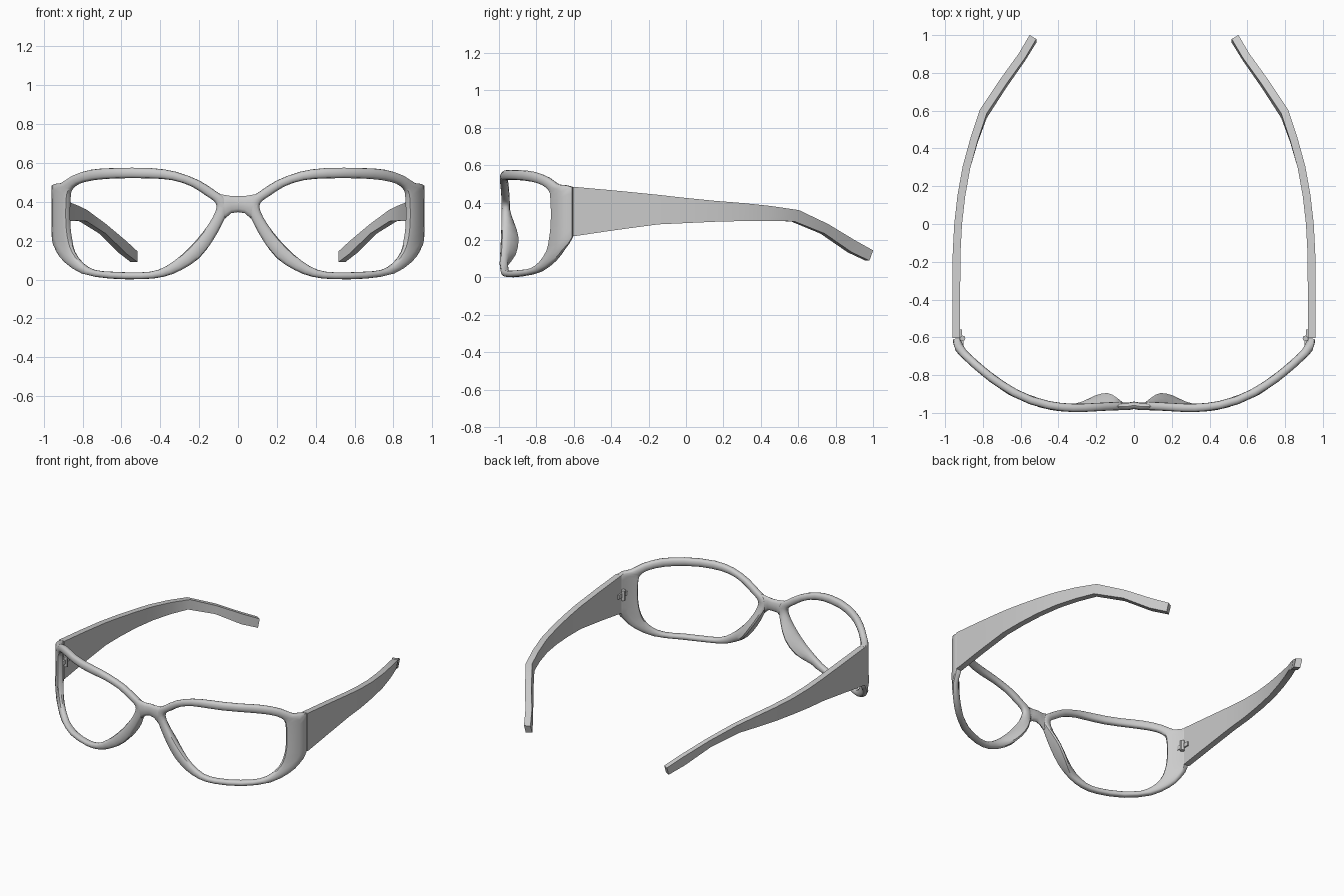
import bpy, bmesh, math
from mathutils import Vector

if "Cube" in bpy.data.objects:
    bpy.data.objects.remove(bpy.data.objects["Cube"])


def finish(bm, name, angle=40):
    """Turn a bmesh of the right half into a mirrored, smooth object."""
    bmesh.ops.recalc_face_normals(bm, faces=bm.faces)
    me = bpy.data.meshes.new(name)
    bm.to_mesh(me)
    bm.free()
    ob = bpy.data.objects.new(name, me)
    bpy.context.collection.objects.link(ob)
    bpy.ops.object.select_all(action='DESELECT')
    ob.select_set(True)
    bpy.context.view_layer.objects.active = ob
    bpy.ops.object.shade_smooth_by_angle(angle=math.radians(angle))
    mod = ob.modifiers.new("mirror", 'MIRROR')
    mod.use_axis[0] = True
    mod.merge_threshold = 0.0005
    return ob


def loft(rings, name, closed=False, cap_start=True, angle=40):
    bm = bmesh.new()
    vs = [[bm.verts.new(p) for p in r] for r in rings]
    n = len(vs[0])
    for i in range(len(vs) if closed else len(vs) - 1):
        a, b = vs[i], vs[(i + 1) % len(vs)]
        for k in range(n):
            bm.faces.new((a[k], a[(k + 1) % n], b[(k + 1) % n], b[k]))
    if not closed:
        bm.faces.new(vs[-1])
        if cap_start:
            bm.faces.new(vs[0])
    return finish(bm, name, angle)


# Wrap curve seen from above: parameter, x, y
WRAP = [(0, 0, -.962), (.12, .12, -.965), (.3, .3, -.975), (.42, .42, -.967),
        (.53, .53, -.94), (.65, .65, -.886), (.75, .75, -.818), (.83, .83, -.753),
        (.9, .9, -.688), (.93, .924, -.662), (.96, .936, -.635), (1, .94, -.605)]


def wrap(p):
    p = min(max(p, 0), 1)
    for a, b in zip(WRAP, WRAP[1:]):
        if p <= b[0]:
            t = (p - a[0]) / (b[0] - a[0])
            return Vector((a[1] + t * (b[1] - a[1]), a[2] + t * (b[2] - a[2])))


def outward(p):
    t = (wrap(p + .03) - wrap(p - .03)).normalized()
    return Vector((t.y, -t.x))


def spow(v, e):
    return math.copysign(abs(v) ** e, v)


# Rim: inner (p, z) and outer (p, z) edge at each station around the lens
RIM = [(.165, .432, .11, .452), (.24, .48, .2, .51), (.34, .512, .32, .555),
       (.46, .521, .45, .574), (.62, .521, .64, .574), (.74, .512, .76, .565),
       (.82, .492, .85, .535), (.855, .465, .91, .497), (.868, .435, 1, .485),
       (.872, .36, 1, .41), (.87, .27, 1, .3), (.86, .2, 1, .215),
       (.84, .14, .945, .15), (.80, .085, .89, .09), (.74, .05, .8, .03),
       (.64, .04, .66, .005), (.5, .037, .49, .002), (.41, .05, .38, .015),
       (.33, .095, .29, .05), (.25, .165, .2, .11), (.18, .245, .13, .2),
       (.13, .32, .08, .29), (.11, .375, .05, .36), (.125, .405, .06, .415)]
PAD = {19: .04, 20: .052, 21: .025}   # nose pad swelling at the back

stations = [Vector((*r, PAD.get(i, 0), .4 if 8 <= i <= 11 else .8))
            for i, r in enumerate(RIM)]
fine = []
for i, b in enumerate(stations):      # double the stations with a smooth curve
    a, c, d = stations[i - 1], stations[(i + 1) % 24], stations[(i + 2) % 24]
    fine += [b, (b + c) * .5625 - (a + d) * .0625]

rings = []
for ip, iz, op, oz, pad, e in fine:
    ring = []
    for k in range(12):
        a = math.tau * k / 12
        s = .5 + .5 * spow(math.cos(a), e)
        d = .022 * spow(math.sin(a), e)
        p, z = ip + s * (min(op, 1) - ip), iz + s * (oz - iz)
        xy = wrap(p) + outward(p) * d
        if d < -.001:
            xy.y += max(pad, 0) * min(1, 1.4 * s)
        ring.append((xy.x, xy.y, max(z, 0)))
    rings.append(ring)
loft(rings, "rim", closed=True)

# Bridge: half loft, mirrored at the centre
rings = []
for x, lo, hi, y in [(0, .347, .43, -.96), (.035, .342, .43, -.966),
                     (.065, .315, .435, -.966), (.095, .32, .44, -.965)]:
    rings.append([(x, y + .02 * math.sin(math.tau * k / 12),
                   (lo + hi) / 2 + (hi - lo) / 2 * spow(math.cos(math.tau * k / 12), .8))
                  for k in range(12)])
loft(rings, "bridge", cap_start=False)

# Temples: y, x, bottom edge y shift, bottom z, top z
TEMPLE = [(-.604, .941, 0, .22, .485), (-.38, .941, 0, .253, .465),
          (-.15, .939, 0, .284, .442), (0, .931, 0, .291, .425),
          (.15, .914, 0, .298, .41), (.3, .887, 0, .302, .398),
          (.45, .846, -.01, .303, .382), (.595, .798, -.025, .3, .36),
          (.75, .695, -.02, .235, .285), (.89, .594, -.015, .135, .2),
          (.99, .535, -.02, .09, .145)]
rings = []
for i, (y, x, dy, lo, hi) in enumerate(TEMPLE):
    a, b = TEMPLE[max(i - 1, 0)], TEMPLE[min(i + 1, len(TEMPLE) - 1)]
    t = Vector((b[1] - a[1], b[0] - a[0])).normalized()
    n = Vector((t.y, -t.x)) * .0205
    rings.append([(x + n.x * s, y + n.y * s + sh, z)
                  for s, sh, z in [(1, dy, lo), (1, 0, hi), (-1, 0, hi), (-1, dy, lo)]])
loft(rings, "temple", angle=30)

# Hinges: vertical barrel with a leaf to the frame and one to the temple
bm = bmesh.new()
res = bmesh.ops.create_cone(bm, cap_ends=True, segments=12, radius1=.014, radius2=.014, depth=.07)
bmesh.ops.translate(bm, verts=res["verts"], vec=(.907, -.605, .35))
for x, y, h in [(.91, -.635, .028), (.917, -.585, .028)]:
    res = bmesh.ops.create_cube(bm, size=1)
    bmesh.ops.scale(bm, verts=res["verts"], vec=(.014, .055, h))
    bmesh.ops.translate(bm, verts=res["verts"], vec=(x, y, .35))
finish(bm, "hinge", 30)
